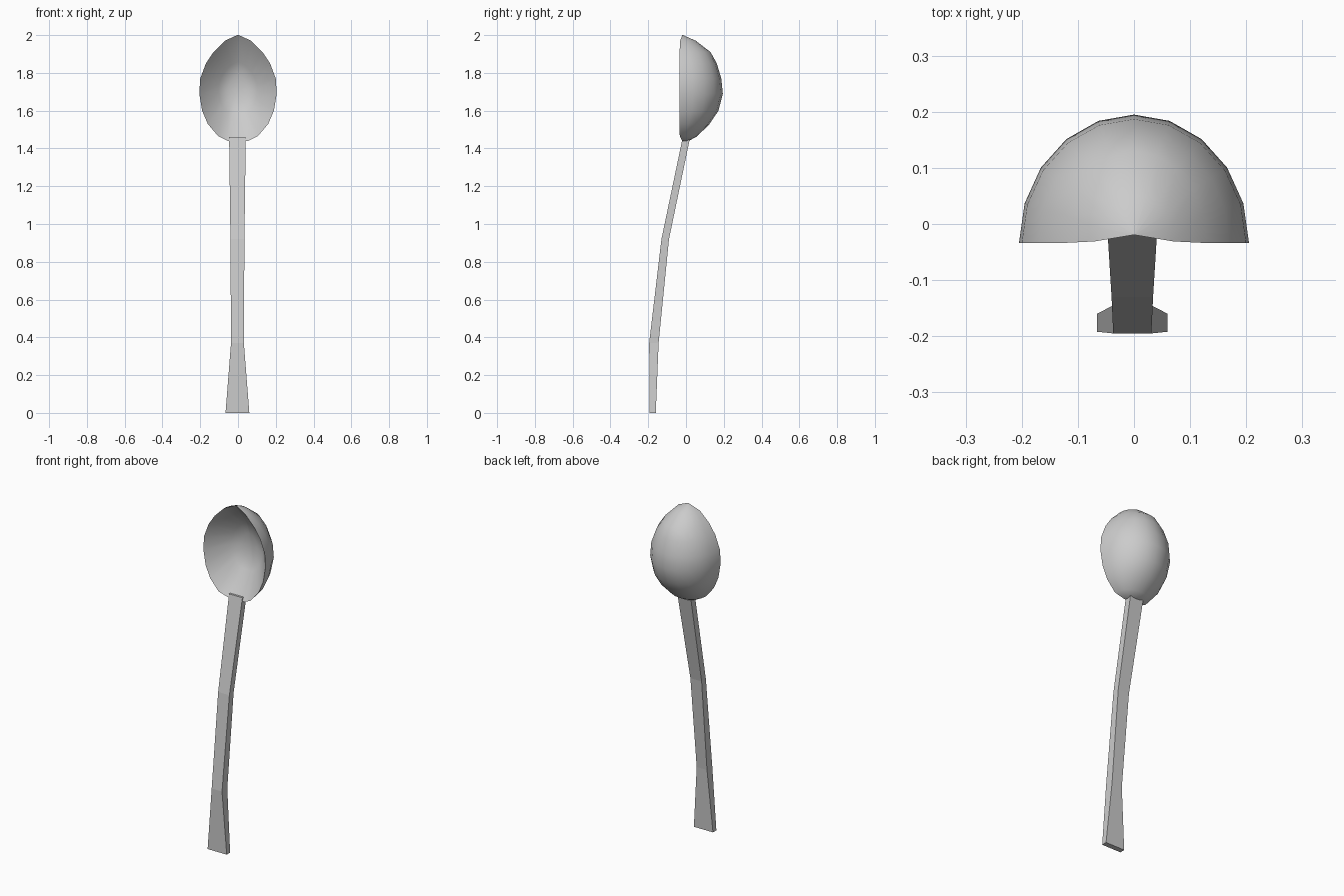
import bpy, bmesh, math

if "Cube" in bpy.data.objects:
    bpy.data.objects.remove(bpy.data.objects["Cube"])


def finish(bm, name, smooth_angle=None):
    bmesh.ops.remove_doubles(bm, verts=bm.verts, dist=0.0005)
    bmesh.ops.recalc_face_normals(bm, faces=bm.faces)
    mesh = bpy.data.meshes.new(name)
    bm.to_mesh(mesh)
    bm.free()
    obj = bpy.data.objects.new(name, mesh)
    bpy.context.collection.objects.link(obj)
    if smooth_angle:
        bpy.ops.object.select_all(action='DESELECT')
        obj.select_set(True)
        bpy.context.view_layer.objects.active = obj
        bpy.ops.object.shade_smooth_by_angle(angle=math.radians(smooth_angle))
    return obj


def bridge(bm, a, b):
    for i in range(len(a) - 1):
        bm.faces.new((a[i], a[i + 1], b[i + 1], b[i]))


# Bowl: half-egg back made of arcs (z, half width, back y, rim y)
arcs = [(1.44, .055, .015, -.02), (1.465, .105, .06, -.033), (1.53, .160, .125, -.034),
        (1.60, .190, .172, -.034), (1.69, .205, .195, -.034), (1.77, .200, .187, -.034),
        (1.85, .170, .163, -.034), (1.91, .130, .130, -.034), (1.97, .070, .052, -.031),
        (2.00, .004, -.016, -.02)]
STEPS = 10
bm = bmesh.new()
rows = []
for z, rx, back, rim in arcs:
    row = []
    for i in range(STEPS + 1):
        t = math.pi * i / STEPS
        row.append(bm.verts.new((-rx * math.cos(t), rim + (back - rim) * math.sin(t), z)))
    rows.append(row)
for a, b in zip(rows, rows[1:]):
    bridge(bm, a, b)
bm.faces.new(rows[0])
bm.faces.new(rows[-1])

# Bowl hollow: sloped wall from the rim to a shallow dished floor
rim_loop = [r[0] for r in rows] + [r[-1] for r in reversed(rows)]
prev = rim_loop
for scale, y in ((.5, .085), (.25, .108)):
    ring = [bm.verts.new((v.co.x * scale, y, 1.715 + (v.co.z - 1.715) * scale)) for v in rim_loop]
    bridge(bm, prev + prev[:1], ring + ring[:1])
    prev = ring
centre = bm.verts.new((0, .113, 1.715))
for a, b in zip(prev, prev[1:] + prev[:1]):
    bm.faces.new((a, b, centre))
finish(bm, "bowl", 30)

# Handle: bent flat bar (z, front y, back y, half width)
sections = [(0, -.192, -.160, .063), (.37, -.195, -.145, .034),
            (.92, -.130, -.090, .037), (1.46, -.017, .022, .044)]
bm = bmesh.new()
loops = []
for z, front, back, w in sections:
    loops.append([bm.verts.new((x - .003, y, z)) for x, y in
                  ((-w, front), (w, front), (w, back), (-w, back))])
for a, b in zip(loops, loops[1:]):
    bridge(bm, a + a[:1], b + b[:1])
bm.faces.new(loops[0])
bm.faces.new(loops[-1])
finish(bm, "handle")
